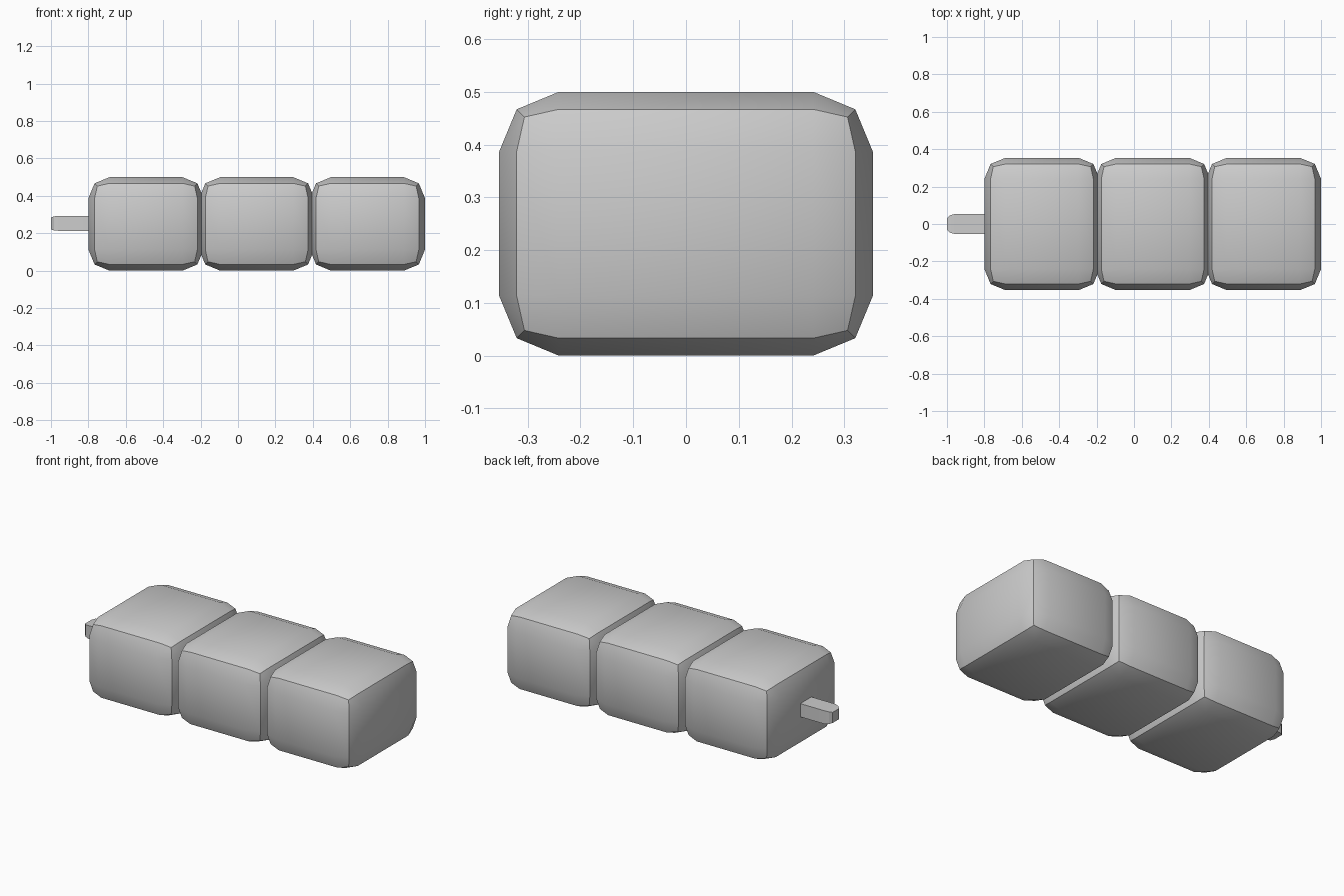
import bpy, bmesh

if "Cube" in bpy.data.objects:
    bpy.data.objects.remove(bpy.data.objects["Cube"])


def finish(bm, name):
    bmesh.ops.recalc_face_normals(bm, faces=bm.faces)
    mesh = bpy.data.meshes.new(name)
    bm.to_mesh(mesh)
    bm.free()
    obj = bpy.data.objects.new(name, mesh)
    bpy.context.collection.objects.link(obj)
    bpy.ops.object.select_all(action='DESELECT')
    obj.select_set(True)
    bpy.context.view_layer.objects.active = obj
    bpy.ops.object.shade_smooth_by_angle(angle=0.5236)
    return obj


def rounded_block(name, x):
    bm = bmesh.new()
    bmesh.ops.create_cube(bm, size=1)
    for v in bm.verts:
        v.co = (v.co.x * 0.616 + x, v.co.y * 0.708, v.co.z * 0.5 + 0.25)
    bmesh.ops.bevel(bm, geom=bm.edges[:], offset=0.113, offset_type='OFFSET',
                    segments=2, profile=0.5, affect='EDGES')
    return finish(bm, name)


# three slightly overlapping rounded body blocks
for i in range(3):
    rounded_block(f"body_block_{i + 1}", -0.492 + 0.592 * i)

# flat peg with a rounded tip: (x, half width, half height)
sections = [(-1.0, 0.030, 0.032), (-0.985, 0.046, 0.037),
            (-0.96, 0.053, 0.040), (-0.72, 0.053, 0.040)]
bm = bmesh.new()
rings = [[bm.verts.new((x, sy * hy, 0.253 + sz * hz))
          for sy, sz in ((-1, -1), (1, -1), (1, 1), (-1, 1))]
         for x, hy, hz in sections]
for a, b in zip(rings, rings[1:]):
    for k in range(4):
        bm.faces.new((a[k], a[(k + 1) % 4], b[(k + 1) % 4], b[k]))
bm.faces.new(rings[0])
bm.faces.new(rings[-1])
finish(bm, "end_peg")
